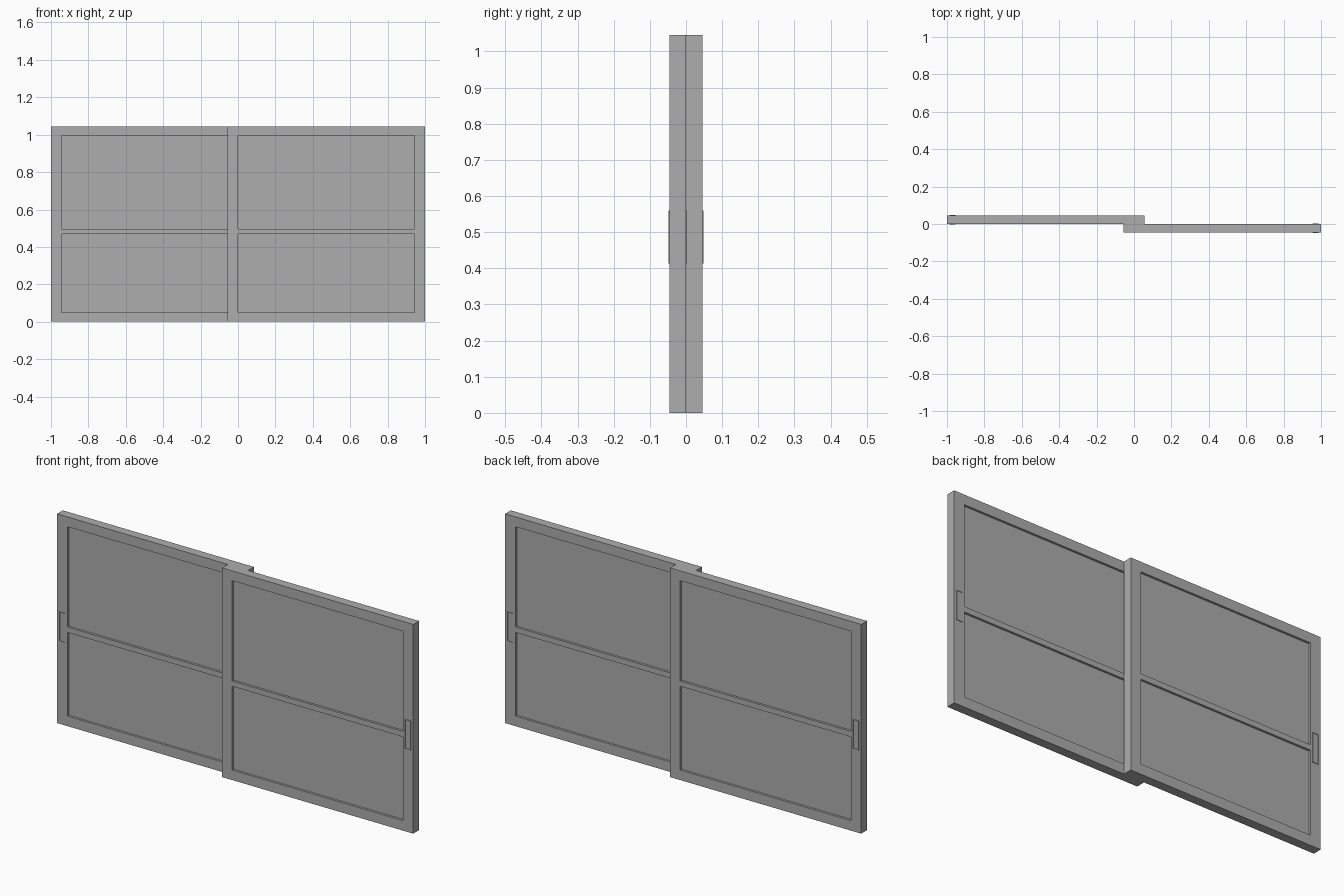
import bpy
import bmesh
import math
from mathutils import Matrix, Vector

cube = bpy.data.objects.get("Cube")
if cube:
    bpy.data.objects.remove(cube, do_unlink=True)

HEIGHT = 1.045
DEPTH = 0.0455
X_MIN, X_MAX = -0.056, 1.0
PANEL_X = (0.0, 0.943)
PANEL_Z = ((0.05, 0.468), (0.495, 0.996))
RECESS = 0.011

grey = bpy.data.materials.new("door_grey")
grey.use_nodes = True
colour = (0.42, 0.42, 0.42, 1)
grey.diffuse_color = colour
grey.node_tree.nodes["Principled BSDF"].inputs["Base Color"].default_value = colour


def box(bm, low, high):
    low, high = Vector(low), Vector(high)
    size = Matrix.Diagonal((high - low).to_4d())
    bmesh.ops.create_cube(bm, size=1, matrix=Matrix.Translation((low + high) / 2) @ size)


def cut(bm, point, normal):
    geometry = bm.verts[:] + bm.edges[:] + bm.faces[:]
    bmesh.ops.bisect_plane(bm, geom=geometry, plane_co=point, plane_no=normal)


def finish(bm, name):
    bmesh.ops.recalc_face_normals(bm, faces=bm.faces[:])
    mesh = bpy.data.meshes.new(name)
    bm.to_mesh(mesh)
    bm.free()
    mesh.materials.append(grey)
    return mesh


def door_mesh():
    # Slab with two panels sunk into each side
    bm = bmesh.new()
    box(bm, (X_MIN, -DEPTH, 0), (X_MAX, 0, HEIGHT))
    for x in PANEL_X:
        cut(bm, (x, 0, 0), (1, 0, 0))
    for span in PANEL_Z:
        for z in span:
            cut(bm, (0, 0, z), (0, 0, 1))
    panels = []
    for face in bm.faces:
        centre = face.calc_center_median()
        in_x = PANEL_X[0] < centre.x < PANEL_X[1]
        in_z = any(a < centre.z < b for a, b in PANEL_Z)
        if abs(face.normal.y) > 0.9 and in_x and in_z:
            panels.append(face)
    # A panel is pushed straight in, leaving upright walls
    for face in panels:
        inward = -face.normal * RECESS
        new = bmesh.ops.extrude_face_region(bm, geom=[face])["geom"]
        verts = [v for v in new if isinstance(v, bmesh.types.BMVert)]
        bmesh.ops.translate(bm, vec=inward, verts=verts)
        bm.faces.remove(face)
    bmesh.ops.dissolve_limit(bm, angle_limit=0.01, verts=bm.verts[:], edges=bm.edges[:])
    return finish(bm, "sliding_door")


def handle_mesh():
    # Thin pull plate on both sides, with a shallow finger pocket
    bm = bmesh.new()
    proud = 0.003
    box(bm, (0.955, -DEPTH - proud, 0.413), (0.987, proud, 0.56))
    sides = [f for f in bm.faces if abs(f.normal.y) > 0.9]
    bmesh.ops.inset_individual(bm, faces=sides, thickness=0.004, depth=0)
    bmesh.ops.inset_individual(bm, faces=sides, thickness=0.0002, depth=-0.0024)
    return finish(bm, "door_handle")


# The back door is the front door turned half way round
door, handle = door_mesh(), handle_mesh()
for place, turn in (("front", 0), ("back", math.pi)):
    for part, mesh in (("door", door), ("handle", handle)):
        obj = bpy.data.objects.new(f"{place}_{part}", mesh)
        obj.rotation_euler.z = turn
        bpy.context.collection.objects.link(obj)
